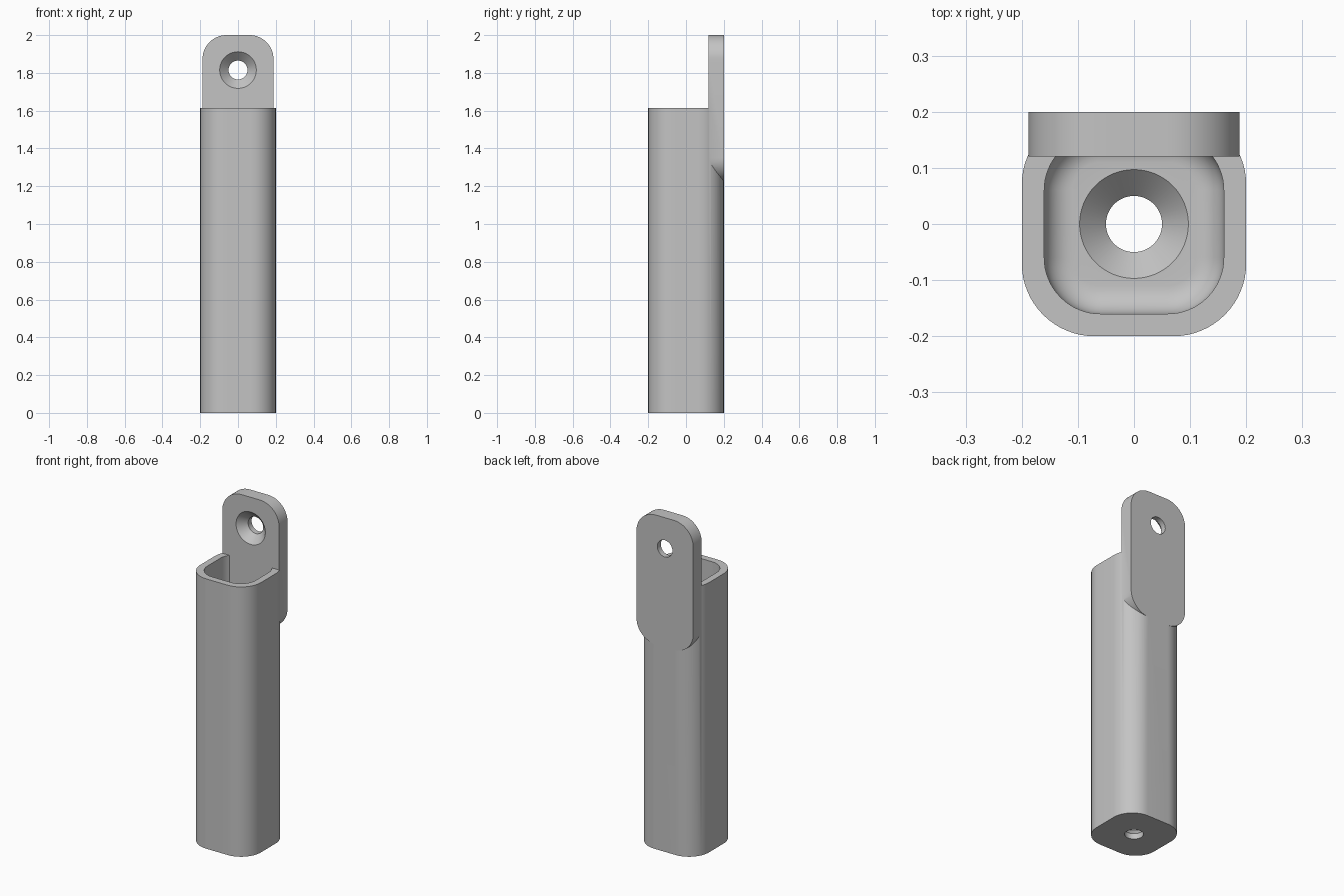
import bpy, bmesh
from math import cos, sin, pi
from mathutils import Vector

if "Cube" in bpy.data.objects:
    bpy.data.objects.remove(bpy.data.objects["Cube"])

grey = bpy.data.materials.new("plain grey")
grey.use_nodes = True
grey.diffuse_color = (0.55, 0.55, 0.55, 1)
grey.node_tree.nodes["Principled BSDF"].inputs["Base Color"].default_value = grey.diffuse_color

STEPS = 16
WALL = 0.08
HOLE, SINK = 0.05, 0.097


def outline(hx, hy, r, cy=0):
    """Rounded rectangle; a circle when hx = hy = r."""
    pts = []
    for k, (sx, sy) in enumerate([(1, 1), (-1, 1), (-1, -1), (1, -1)]):
        for i in range(STEPS + 1):
            a = (k + i / STEPS) * pi / 2
            pts.append((sx * (hx - r) + r * cos(a), cy + sy * (hy - r) + r * sin(a)))
    return pts


def circle(r, cy=0):
    return outline(r, r, r, cy)


def closed_loft(name, rings, place):
    """Skin rings of (outline, depth), joining the last back to the first."""
    bm = bmesh.new()
    loops = [[bm.verts.new(place(u, v, d)) for u, v in pts] for pts, d in rings]
    for a, b in zip(loops, loops[1:] + loops[:1]):
        for i in range(len(a)):
            j = (i + 1) % len(a)
            bm.faces.new((a[i], a[j], b[j], b[i]))
    bmesh.ops.remove_doubles(bm, verts=bm.verts, dist=1e-5)
    bmesh.ops.recalc_face_normals(bm, faces=bm.faces)
    mesh = bpy.data.meshes.new(name)
    bm.to_mesh(mesh)
    bm.free()
    mesh.materials.append(grey)
    obj = bpy.data.objects.new(name, mesh)
    bpy.context.collection.objects.link(obj)
    return obj


# Square tube with a filleted floor and a countersunk drain hole
HEIGHT, FILLET = 1.615, 0.05
outer = outline(0.2, 0.2, 0.13)
rings = [(circle(HOLE), 0), (outer, 0), (outer, HEIGHT), (outline(0.16, 0.16, 0.1), HEIGHT)]
for i in range(9):
    a = i / 8 * pi / 2
    inset = FILLET * (1 - cos(a))
    rings.append((outline(0.16 - inset, 0.16 - inset, 0.1 - inset),
                  WALL + FILLET * (1 - sin(a))))
rings += [(circle(SINK), WALL), (circle(HOLE), WALL - (SINK - HOLE))]
tube = closed_loft("tube_holder", rings, lambda u, v, d: Vector((u, v, d)))

# Mounting plate along the back, countersunk from the front
BOTTOM, TOP, SCREW_Z = 1.225, 2.0, 1.815
edge = outline(0.188, (TOP - BOTTOM) / 2, 0.127, (TOP + BOTTOM) / 2)
rings = [(circle(HOLE, SCREW_Z), 0.2), (edge, 0.2), (edge, 0.2 - WALL),
         (circle(SINK, SCREW_Z), 0.2 - WALL),
         (circle(HOLE, SCREW_Z), 0.2 - WALL + SINK - HOLE)]
plate = closed_loft("mounting_plate", rings, lambda u, v, d: Vector((u, d, v)))

# Fuse the plate into the tube
join = tube.modifiers.new("fuse_plate", 'BOOLEAN')
join.operation = 'UNION'
join.solver = 'EXACT'
join.object = plate
bpy.ops.object.select_all(action='DESELECT')
bpy.context.view_layer.objects.active = tube
tube.select_set(True)
bpy.ops.object.modifier_apply(modifier=join.name)
bpy.data.objects.remove(plate)
bpy.ops.object.shade_smooth_by_angle(angle=pi / 6)
